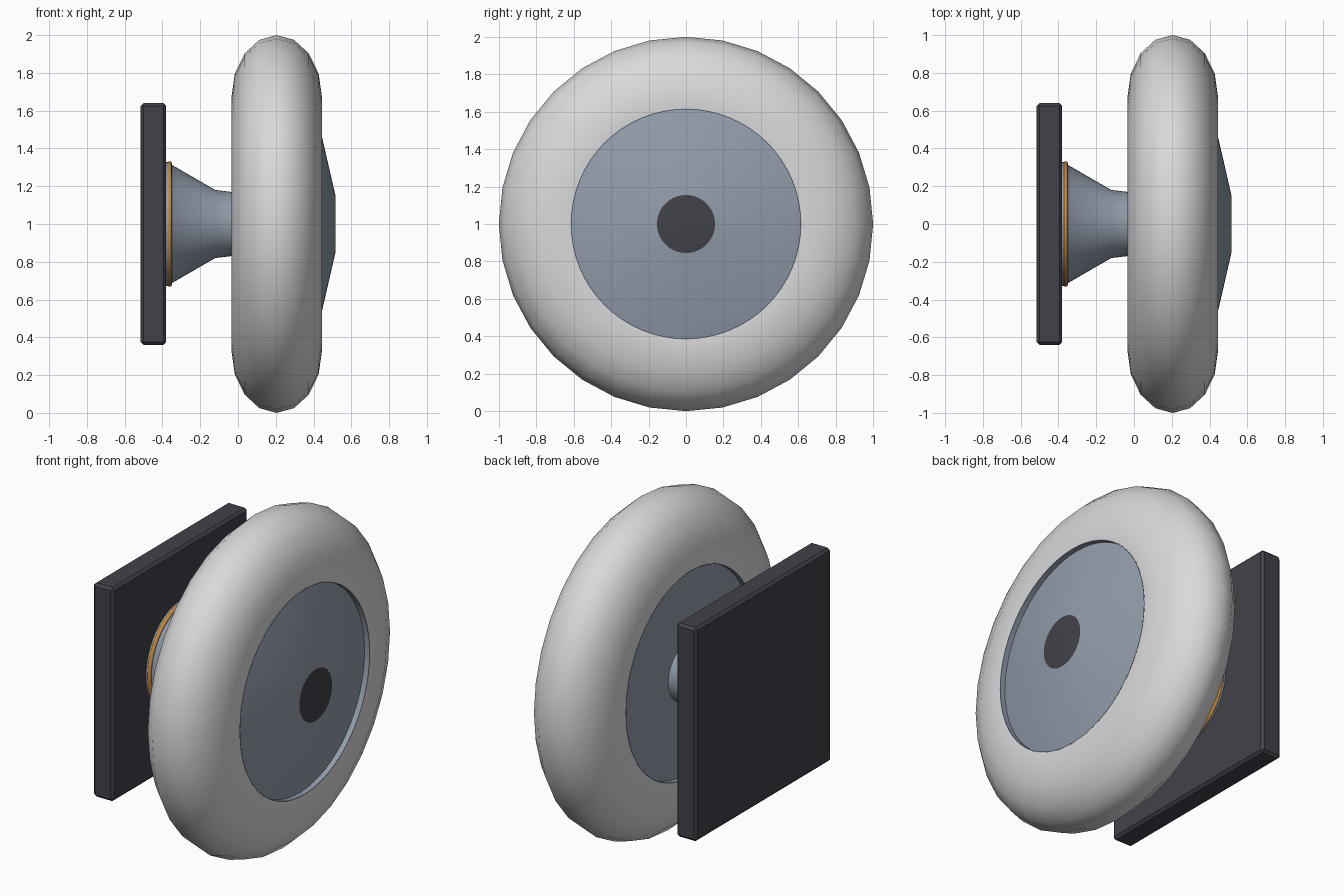
import bpy, bmesh, math

if "Cube" in bpy.data.objects:
    bpy.data.objects.remove(bpy.data.objects["Cube"])


def material(name, rgb):
    m = bpy.data.materials.new(name)
    m.diffuse_color = (*rgb, 1)
    m.use_nodes = True
    m.node_tree.nodes["Principled BSDF"].inputs["Base Color"].default_value = m.diffuse_color
    return m


RUBBER = material("light_grey", (0.70, 0.70, 0.70))
STEEL = material("blue_grey", (0.29, 0.335, 0.41))
DARK = material("dark_grey", (0.054, 0.053, 0.068))
GOLD = material("gold", (0.58, 0.25, 0.04))


def lathe(name, profile, mats, segments, closed=False, smooth=35):
    """Revolve (x, radius) points about the horizontal axle at z = 1."""
    bm = bmesh.new()
    rings = []
    for x, r in profile:
        if r == 0:
            rings.append([bm.verts.new((x, 0, 1))] * segments)
        else:
            rings.append([bm.verts.new((x, r * math.sin(a), 1 + r * math.cos(a)))
                          for a in (2 * math.pi * i / segments for i in range(segments))])
    pairs = list(zip(rings, rings[1:]))
    if closed:
        pairs.append((rings[-1], rings[0]))
    for ra, rb in pairs:
        for i in range(segments):
            j = (i + 1) % segments
            bm.faces.new(dict.fromkeys((ra[i], ra[j], rb[j], rb[i])))
    bmesh.ops.recalc_face_normals(bm, faces=bm.faces)
    mesh = bpy.data.meshes.new(name)
    bm.to_mesh(mesh)
    bm.free()
    obj = bpy.data.objects.new(name, mesh)
    bpy.context.collection.objects.link(obj)
    for m in mats:
        mesh.materials.append(m)
    bpy.ops.object.select_all(action='DESELECT')
    obj.select_set(True)
    bpy.context.view_layer.objects.active = obj
    bpy.ops.object.shade_smooth_by_angle(angle=math.radians(smooth))
    return obj


# Tyre: rounded outer half, bored out for the hub
CX, BORE = 0.205, 0.615
arc = [(CX + 0.24 * math.sin(t), 0.67 + 0.33 * math.cos(t))
       for t in (math.radians(-90 + 22.5 * i) for i in range(9))]
lathe("tyre", [(CX - 0.237, BORE)] + arc + [(CX + 0.237, BORE)], [RUBBER], 32, closed=True, smooth=50)

# Hub: shallow cone in front, flat back, with a thin lip lining the bore
hub = lathe("hub", [(0.0, 0), (0.0, BORE - 0.003), (-0.033, BORE - 0.003), (-0.033, BORE + 0.002),
                    (0.443, BORE + 0.002), (0.443, BORE - 0.003), (0.41, BORE - 0.003),
                    (0.515, 0.155), (0.515, 0)], [STEEL, DARK], 64, smooth=30)
# Dark centre cap
for p in hub.data.polygons:
    if p.center.x > 0.514:
        p.material_index = 1

# Axle flaring out to the mounting flange
lathe("axle", [(-0.385, 0), (-0.385, 0.328), (-0.365, 0.328), (-0.345, 0.31),
               (-0.12, 0.18), (-0.035, 0.17), (0.01, 0.168), (0.01, 0)], [STEEL], 48, smooth=30)

# Trim ring around the flange
lathe("trim_ring", [(-0.361 + 0.011 * math.cos(t), 0.321 + 0.011 * math.sin(t))
                    for t in (math.tau * i / 8 for i in range(8))], [GOLD], 48, closed=True, smooth=60)

# Square mounting plate with chamfered edges
bpy.ops.mesh.primitive_cube_add(size=1, location=(-0.4475, 0, 1))
plate = bpy.context.object
plate.name = "mounting_plate"
plate.scale = (0.135, 1.28, 1.28)
bpy.ops.object.transform_apply(location=False, rotation=False, scale=True)
bevel = plate.modifiers.new("chamfer", 'BEVEL')
bevel.width = 0.015
bevel.segments = 1
plate.data.materials.append(DARK)
